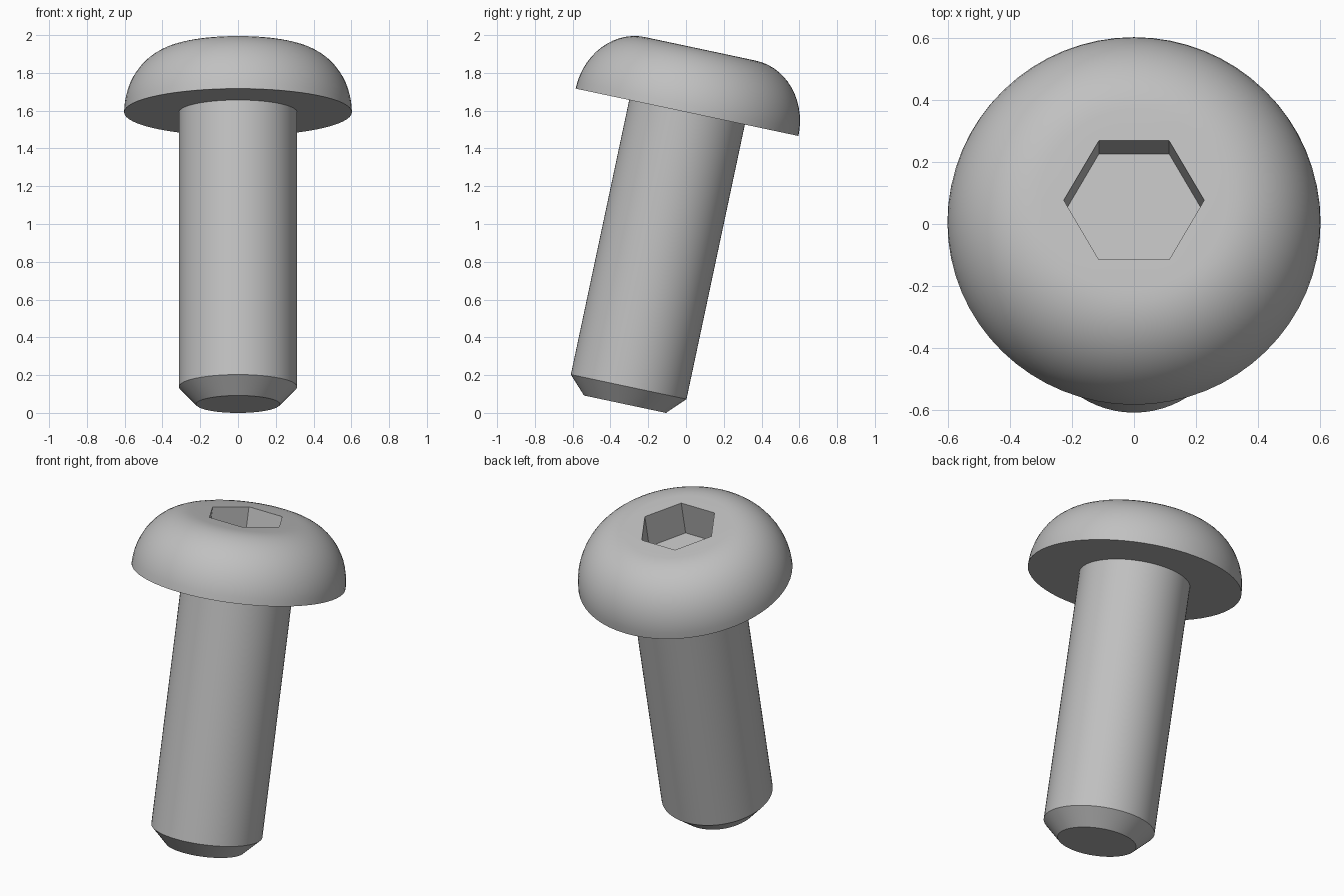
import bpy
import bmesh
from math import cos, sin, pi, radians
from mathutils import Matrix

if "Cube" in bpy.data.objects:
    bpy.data.objects.remove(bpy.data.objects["Cube"])

SIDES = 64
TILT = Matrix.Translation((0, -0.323, 0.046)) @ Matrix.Rotation(radians(-12), 4, "X")

steel = bpy.data.materials.new("steel_grey")
steel.use_nodes = True
steel.diffuse_color = (0.53, 0.53, 0.53, 1)
steel.node_tree.nodes["Principled BSDF"].inputs["Base Color"].default_value = steel.diffuse_color


def ring(bm, radius, z, sides=SIDES):
    return [bm.verts.new((radius * cos(2 * pi * i / sides), radius * sin(2 * pi * i / sides), z))
            for i in range(sides)]


def skin(bm, profile, sides=SIDES):
    """Join rings of (radius, height) with quads; return the rings."""
    rings = [ring(bm, r, z, sides) for r, z in profile]
    for low, high in zip(rings, rings[1:]):
        for i in range(sides):
            j = (i + 1) % sides
            bm.faces.new((low[i], low[j], high[j], high[i]))
    return rings


def finish(bm, name):
    bmesh.ops.recalc_face_normals(bm, faces=bm.faces)
    mesh = bpy.data.meshes.new(name)
    bm.to_mesh(mesh)
    bm.free()
    mesh.materials.append(steel)
    obj = bpy.data.objects.new(name, mesh)
    bpy.context.collection.objects.link(obj)
    obj.matrix_world = TILT
    bpy.ops.object.select_all(action="DESELECT")
    obj.select_set(True)
    bpy.context.view_layer.objects.active = obj
    bpy.ops.object.shade_smooth_by_angle(angle=radians(30))


# Shank with a chamfered tip, its top buried in the head
bm = bmesh.new()
rings = skin(bm, [(0.222, 0), (0.313, 0.094), (0.313, 1.6)])
bm.faces.new(rings[0])
bm.faces.new(rings[-1])
finish(bm, "shank")

# Rounded button head
BASE, HEIGHT, FLAT, ROUND = 1.58, 0.343, 0.3, 0.303
bm = bmesh.new()
steps = 14
arc = [(FLAT + ROUND * cos(pi / 2 * k / steps), BASE + HEIGHT * sin(pi / 2 * k / steps))
       for k in range(steps + 1)]
rings = skin(bm, arc)
bm.faces.new(rings[0])

# Hexagonal socket sunk into the flat top
top = BASE + HEIGHT
rim, floor = skin(bm, [(0.227, top), (0.227, top - 0.205)], 6)
bm.faces.new(floor)

# Flat top between the rounded edge and the socket rim
loops = [bm.edges.get((loop[i - 1], loop[i])) for loop in (rings[-1], rim) for i in range(len(loop))]
bmesh.ops.triangle_fill(bm, edges=loops, use_beauty=True, normal=(0, 0, 1))
finish(bm, "head")
